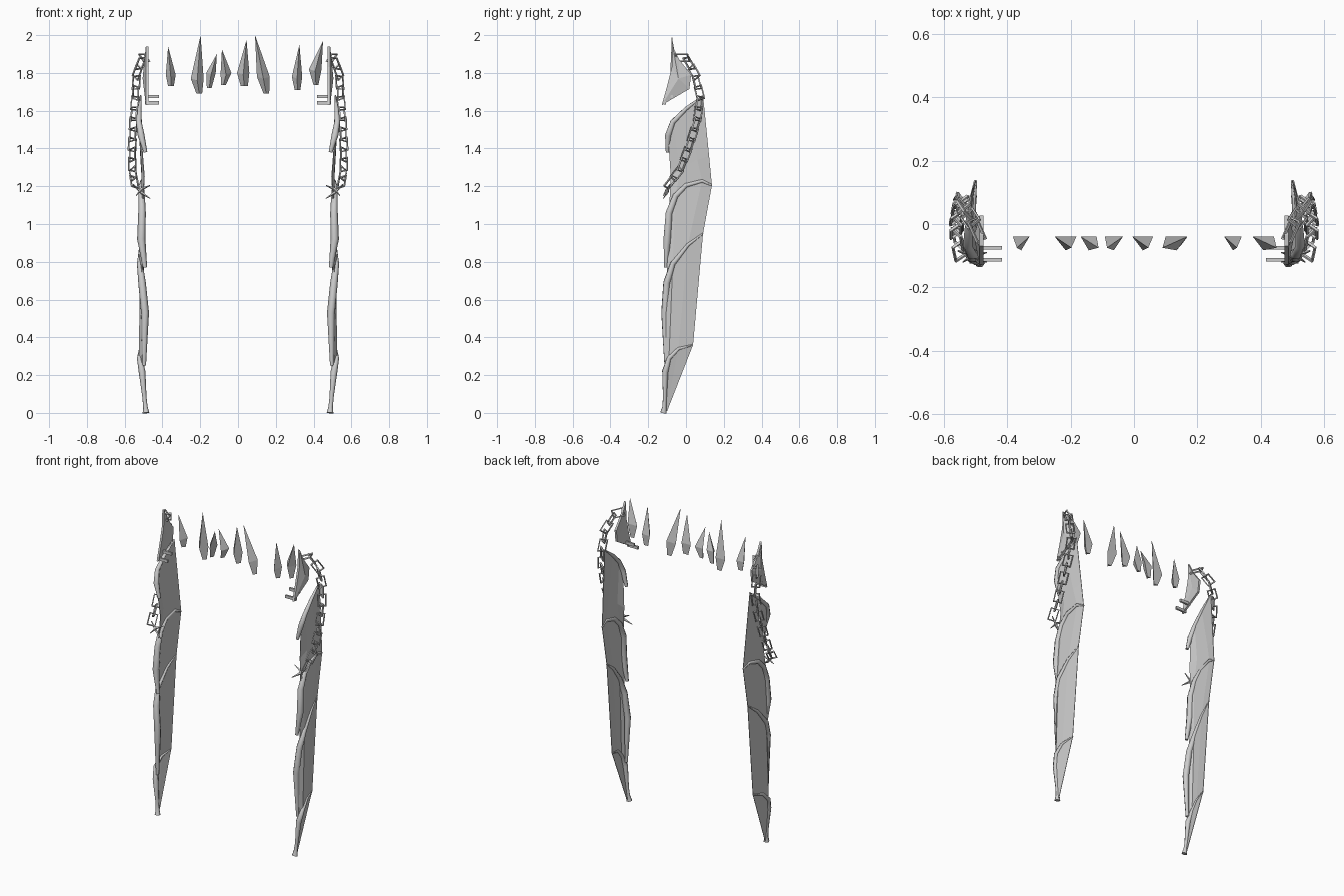
import bpy, bmesh
from mathutils import Vector

if "Cube" in bpy.data.objects:
    bpy.data.objects.remove(bpy.data.objects["Cube"])


def mesh_object(name, verts, faces, thickness=0):
    me = bpy.data.meshes.new(name)
    me.from_pydata(verts, [], faces)
    bm = bmesh.new()
    bm.from_mesh(me)
    bmesh.ops.recalc_face_normals(bm, faces=bm.faces)
    bm.to_mesh(me)
    bm.free()
    ob = bpy.data.objects.new(name, me)
    bpy.context.collection.objects.link(ob)
    if thickness:
        m = ob.modifiers.new("thickness", 'SOLIDIFY')
        m.thickness = thickness
        m.offset = 0
    return ob


def box_object(name, center, size):
    bpy.ops.mesh.primitive_cube_add(size=1, location=center)
    ob = bpy.context.object
    ob.name = name
    ob.scale = size
    return ob


def tube_object(name, paths, side, sides_res=1, cyclic=False, smooth=False):
    """Paths of (x, y, z, radius), mirrored in x by side."""
    cu = bpy.data.curves.new(name, 'CURVE')
    cu.dimensions = '3D'
    cu.bevel_depth = 1.0
    cu.bevel_resolution = sides_res
    cu.use_fill_caps = True
    for path in paths:
        sp = cu.splines.new('POLY')
        sp.points.add(len(path) - 1)
        for p, (x, y, z, r) in zip(sp.points, path):
            p.co = (side * x, y, z, 1)
            p.radius = r
        sp.use_cyclic_u = cyclic
        sp.use_smooth = smooth
    ob = bpy.data.objects.new(name, cu)
    bpy.context.collection.objects.link(ob)
    return ob


def sample(path, n):
    """Evenly spaced positions and tangents along a polyline."""
    pts = [Vector(p) for p in path]
    segs = list(zip(pts, pts[1:]))
    total = sum((b - a).length for a, b in segs)
    out = []
    for i in range(n):
        d = total * (i + 0.5) / n
        for a, b in segs:
            length = (b - a).length
            if d <= length:
                out.append((a.lerp(b, d / length), (b - a).normalized()))
                break
            d -= length
    return out


# Ribs: thin at the back tip, thick where they run down the front edge
ribs = [
    [(.515, .09, 1.68, .004), (.522, 0, 1.61, .011), (.525, -.07, 1.54, .015),
     (.513, -.095, 1.47, .018), (.49, -.098, 1.38, .010)],
    [(.50, .137, 1.205, .005), (.508, .085, 1.228, .010), (.512, 0, 1.205, .013),
     (.51, -.055, 1.15, .017), (.508, -.09, 1.06, .020), (.512, -.10, .92, .022), (.492, -.106, .77, .011)],
    [(.50, .09, .95, .004), (.512, .01, .89, .010), (.52, -.07, .79, .015),
     (.508, -.102, .69, .020), (.492, -.112, .53, .021), (.497, -.105, .25, .010)],
    [(.50, .037, .36, .004), (.515, -.04, .34, .009), (.522, -.09, .29, .013),
     (.508, -.11, .22, .018), (.495, -.112, .08, .011), (.49, -.115, .03, .012), (.487, -.12, 0, .018)],
]

# Membrane rows hang on the ribs, front to back
rows = [[ribs[r][i][:3] for i in idx]
        for r, idx in enumerate(((3, 2, 1, 0), (4, 3, 1, 0), (3, 2, 1, 0), (3, 2, 1, 0)))]
rows.insert(1, [(.495, -.08, 1.25), (.51, -.03, 1.29), (.515, .06, 1.34), (.505, .122, 1.36)])
rows.append([(.49, y, .01) for y in (-.115, -.11, -.105, -.10)])
faces = [(4*i+j, 4*i+j+1, 4*i+j+5, 4*i+j+4) for i in range(len(rows)-1) for j in range(3)]

# Shoulder plate: rim in y, z with a raised centre
rim = [(-.07, 1.94), (-.035, 1.87), (.027, 1.79), (.018, 1.715), (-.128, 1.63), (-.10, 1.73), (-.075, 1.83)]

chain_path = [(.485, -.045, 1.88), (.505, 0, 1.88), (.535, .045, 1.80), (.543, .075, 1.68), (.553, .06, 1.55),
              (.56, .02, 1.42), (.56, -.03, 1.29), (.545, -.10, 1.20)]

for side, label in ((1, "right"), (-1, "left")):
    tube_object("wing_ribs_" + label, ribs, side, smooth=True)
    mesh_object("wing_membrane_" + label,
                [(side * x, y, z) for r in rows for x, y, z in r], faces, .003)

    n = len(rim)
    v = [(side * .488, y, z) for y, z in rim]
    v += [(side * .475, y, z) for y, z in rim]
    v += [(side * .505, -.04, 1.77), (side * .48, -.04, 1.77)]
    f = []
    for i in range(n):
        k = (i + 1) % n
        f += [(i, k, k + n, i + n), (i, k, 2 * n), (k + n, i + n, 2 * n + 1)]
    mesh_object("shoulder_plate_" + label, v, f)

    # Pegs pointing inwards from the plate
    for i, (y, z) in enumerate(((-.075, 1.675), (-.113, 1.642))):
        box_object(f"plate_peg_{label}_{i}", (side * .455, y, z), (.075, .012, .018))

    # Chain: rectangular links, each turned a quarter from the last
    links = []
    for i, (c, t) in enumerate(sample(chain_path, 14)):
        u = t.cross(Vector((1, 0, 0))).normalized()
        w = t.cross(u)
        across = (u * .8 + w * .6, w * .8 - u * .6)[i % 2]
        links.append([tuple(c + t * a * .035 + across * b * .023) + (.006,)
                      for a, b in ((-1, -1), (1, -1), (1, 1), (-1, 1))])
    tube_object("chain_" + label, links, side, 0, cyclic=True)

    # Barbed hook at the chain's lower end
    tube_object("chain_hook_" + label, [
        [(.465, -.12, 1.135, .002), (.51, -.10, 1.165, .008), (.555, -.085, 1.21, .003)],
        [(.465, -.09, 1.205, .002), (.51, -.10, 1.185, .008), (.54, -.12, 1.15, .002)],
    ], side, 0)

# Shards: left, right, shoulder z, bottom left, bottom right, bottom z, tip x, tip z
shards = [
    (-.382, -.330, 1.79, -.37, -.34, 1.73, -.37, 1.94),
    (-.250, -.182, 1.77, -.22, -.19, 1.69, -.198, 2.0),
    (-.168, -.118, 1.80, -.165, -.14, 1.72, -.112, 1.90),
    (-.092, -.035, 1.80, -.09, -.065, 1.735, -.085, 1.925),
    (-.005, .060, 1.80, .015, .052, 1.73, .045, 1.975),
    (.100, .168, 1.78, .135, .165, 1.69, .09, 2.0),
    (.285, .340, 1.78, .30, .33, 1.71, .325, 1.95),
    (.375, .442, 1.82, .40, .425, 1.735, .45, 1.97),
]
for i, (l, r, z, bl, br, bz, tx, tz) in enumerate(shards):
    v = [(l, -.04, z), (r, -.04, z), ((l + r) / 2, -.083, z - .01),
         (bl, -.045, bz), (br, -.045, bz), ((bl + br) / 2, -.065, bz), (tx, -.075, tz)]
    f = [(0, 1, 6), (1, 2, 6), (2, 0, 6), (0, 1, 4, 3), (1, 2, 5, 4), (2, 0, 3, 5), (3, 4, 5)]
    mesh_object(f"crown_shard_{i}", v, f)
